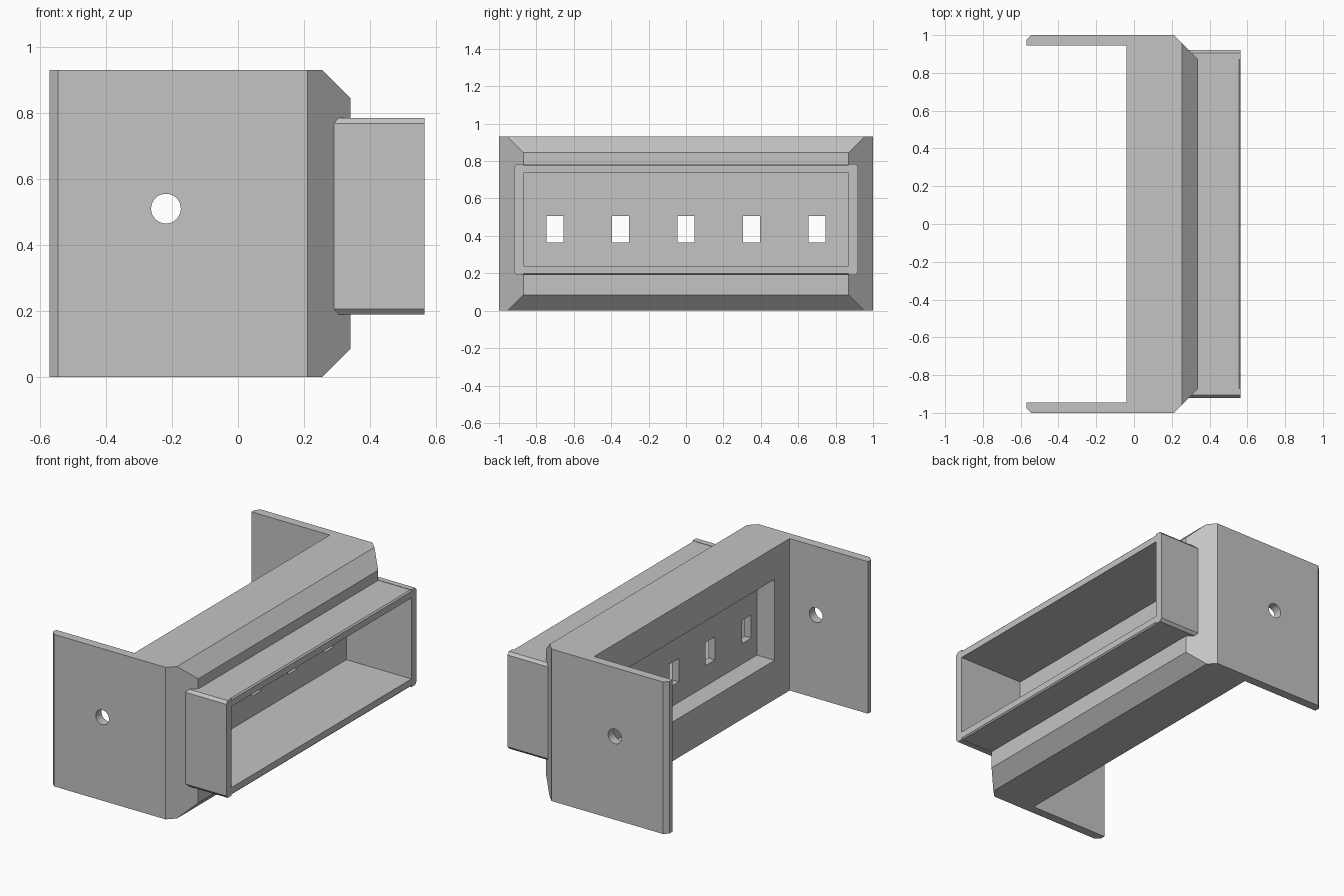
import bpy
import bmesh
from mathutils import Vector

default = bpy.data.objects.get("Cube")
if default:
    bpy.data.objects.remove(default, do_unlink=True)

grey = bpy.data.materials.new("plain grey")
grey.use_nodes = True
grey.diffuse_color = (0.55, 0.55, 0.55, 1)
grey.node_tree.nodes["Principled BSDF"].inputs["Base Color"].default_value = grey.diffuse_color


def prism(name, outline, axis, lo, hi):
    """Extrude a flat outline along axis 0, 1 or 2; outline gives the other two coordinates in order."""
    bm = bmesh.new()
    verts = []
    for a, b in outline:
        co = [a, b]
        co.insert(axis, lo)
        verts.append(bm.verts.new(co))
    face = bm.faces.new(verts)
    out = bmesh.ops.extrude_face_region(bm, geom=[face])
    shift = Vector((0, 0, 0))
    shift[axis] = hi - lo
    moved = [g for g in out["geom"] if isinstance(g, bmesh.types.BMVert)]
    bmesh.ops.translate(bm, verts=moved, vec=shift)
    bmesh.ops.recalc_face_normals(bm, faces=bm.faces)
    mesh = bpy.data.meshes.new(name)
    bm.to_mesh(mesh)
    bm.free()
    mesh.materials.append(grey)
    ob = bpy.data.objects.new(name, mesh)
    bpy.context.collection.objects.link(ob)
    return ob


def box(name, x, y, z):
    return prism(name, [(x[0], y[0]), (x[1], y[0]), (x[1], y[1]), (x[0], y[1])], 2, *z)


def cut(target, cutter):
    cutter.hide_render = True
    mod = target.modifiers.new("cut", "BOOLEAN")
    mod.operation = "DIFFERENCE"
    mod.solver = "EXACT"
    mod.object = cutter
    bpy.context.view_layer.objects.active = target
    bpy.ops.object.modifier_apply(modifier=mod.name)
    bpy.data.objects.remove(cutter, do_unlink=True)


HEIGHT = 0.93
FRONT = 0.565
CAVITY_Z = (0.24, 0.735)

# Housing with two rear mounting ears and bevelled front corners
half = [(-0.04, 0.945), (-0.57, 0.945), (-0.57, 0.975), (-0.545, 1.0), (0.21, 1.0), (0.34, 0.87)]
outline = half + [(x, -y) for x, y in reversed(half)]
housing = prism("housing", outline, 2, 0, HEIGHT)

# Sloped upper and lower front edges
for flip in (False, True):
    wedge = [(0.235, 0.95), (0.36, 0.825), (0.5, 0.825), (0.5, 1.1), (0.235, 1.1)]
    if flip:
        wedge = [(x, HEIGHT - z) for x, z in wedge]
    cut(housing, prism("edge_cutter", wedge, 1, -1.2, 1.2))

# Front cavity, rear recess and the slotted wall between them
cut(housing, box("front_cutter", (0.125, 0.5), (-0.87, 0.87), CAVITY_Z))
cut(housing, box("rear_cutter", (-0.2, 0.08), (-0.8, 0.8), CAVITY_Z))
for i in range(-2, 3):
    y = i * 0.35
    cut(housing, box("slot_cutter", (0.05, 0.16), (y - 0.045, y + 0.045), (0.365, 0.507)))

# Screw hole through both ears
bpy.ops.mesh.primitive_cylinder_add(vertices=32, radius=0.045, depth=2.4,
                                    location=(-0.218, 0, 0.51), rotation=(1.570796, 0, 0))
cut(housing, bpy.context.object)

# Projecting front frame: end caps
for side, name in ((1, "frame_left_cap"), (-1, "frame_right_cap")):
    cap = [(0.87, 0.19), (0.905, 0.19), (0.92, 0.207), (0.92, 0.768), (0.905, 0.785), (0.87, 0.785)]
    prism(name, [(side * y, z) for y, z in cap], 0, 0.285, FRONT)

# Projecting front frame: upper and lower rails
rail = [(0.335, 0.735), (FRONT, 0.735), (FRONT, 0.775), (0.557, 0.783), (0.335, 0.783)]
prism("frame_upper_rail", rail, 1, -0.87, 0.87)
prism("frame_lower_rail", [(x, 0.975 - z) for x, z in rail], 1, -0.87, 0.87)
